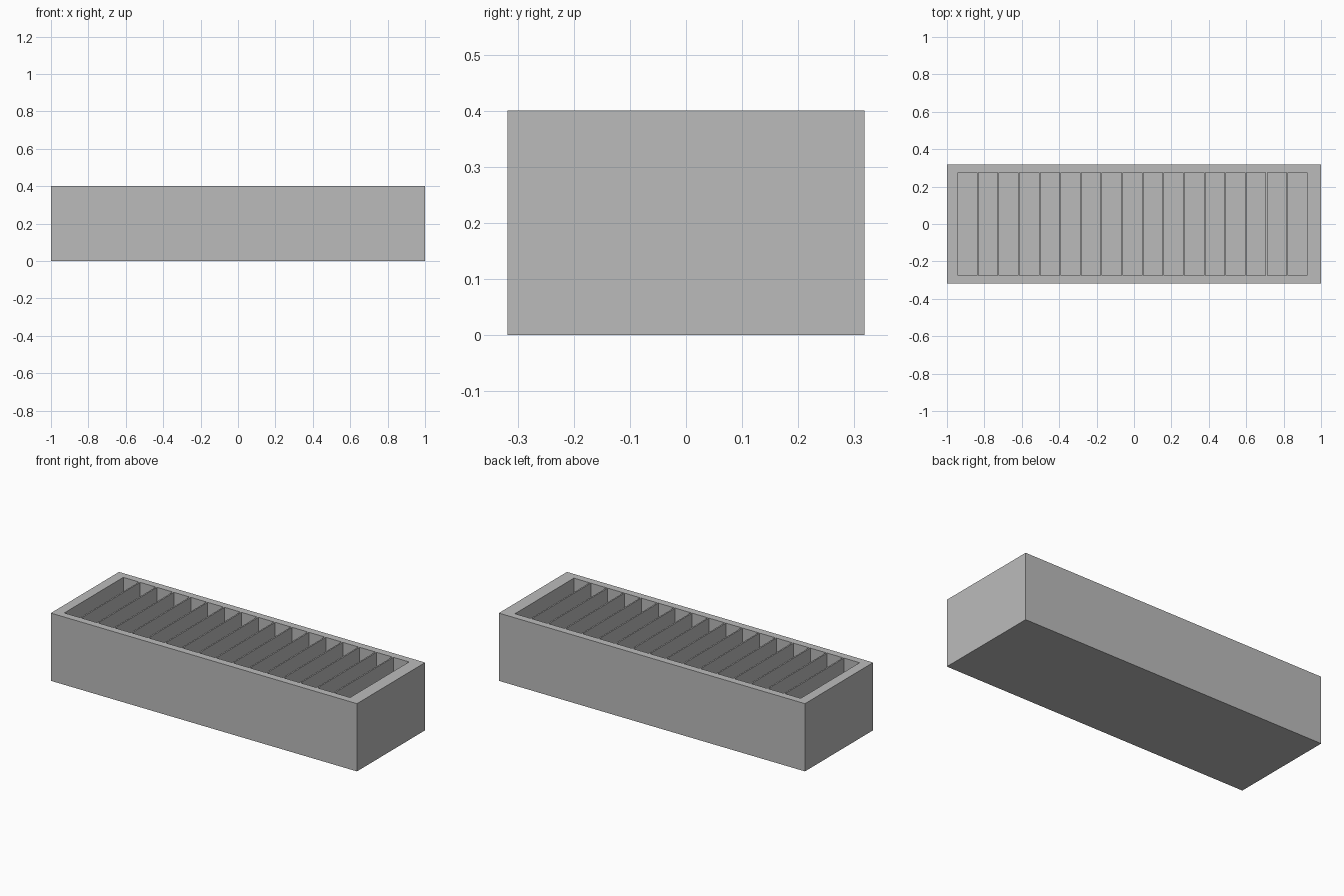
import bpy
import bmesh
from mathutils import Matrix, Vector

# Overall sizes
LENGTH, DEPTH, HEIGHT = 2.0, 0.636, 0.4
SLOTS, FIRST, PITCH, SLOT_WIDTH = 17, -0.942, 0.1103, 0.102
SLOT_DEPTH, FLOOR = 0.55, 0.04

cube = bpy.data.objects.get("Cube")
if cube:
    bpy.data.objects.remove(cube, do_unlink=True)


def add_box(bm, low, high):
    low, high = Vector(low), Vector(high)
    matrix = Matrix.Translation((low + high) / 2) @ Matrix.Diagonal((*(high - low), 1))
    bmesh.ops.create_cube(bm, size=1, matrix=matrix)


def make_object(name, bm, material):
    mesh = bpy.data.meshes.new(name)
    bm.to_mesh(mesh)
    bm.free()
    mesh.materials.append(material)
    obj = bpy.data.objects.new(name, mesh)
    bpy.context.collection.objects.link(obj)
    return obj


# Plain grey material
grey = bpy.data.materials.new("plain grey")
grey.use_nodes = True
colour = (0.5, 0.5, 0.5, 1)
grey.diffuse_color = colour
grey.node_tree.nodes["Principled BSDF"].inputs["Base Color"].default_value = colour

# Solid tray block
bm = bmesh.new()
add_box(bm, (-LENGTH / 2, -DEPTH / 2, 0), (LENGTH / 2, DEPTH / 2, HEIGHT))
tray = make_object("slotted_tray", bm, grey)

# Row of slot cutters, leaving thin dividers flush with the rim
bm = bmesh.new()
for i in range(SLOTS):
    x = FIRST + i * PITCH
    add_box(bm, (x, -SLOT_DEPTH / 2, FLOOR), (x + SLOT_WIDTH, SLOT_DEPTH / 2, HEIGHT + 0.1))
cutter = make_object("slot_cutter", bm, grey)
cutter.hide_render = True

# Cut the slots, then discard the cutter
cut = tray.modifiers.new("slots", "BOOLEAN")
cut.operation = "DIFFERENCE"
cut.solver = "EXACT"
cut.object = cutter
bpy.context.view_layer.objects.active = tray
tray.select_set(True)
bpy.ops.object.modifier_apply(modifier=cut.name)
bpy.data.objects.remove(cutter, do_unlink=True)
